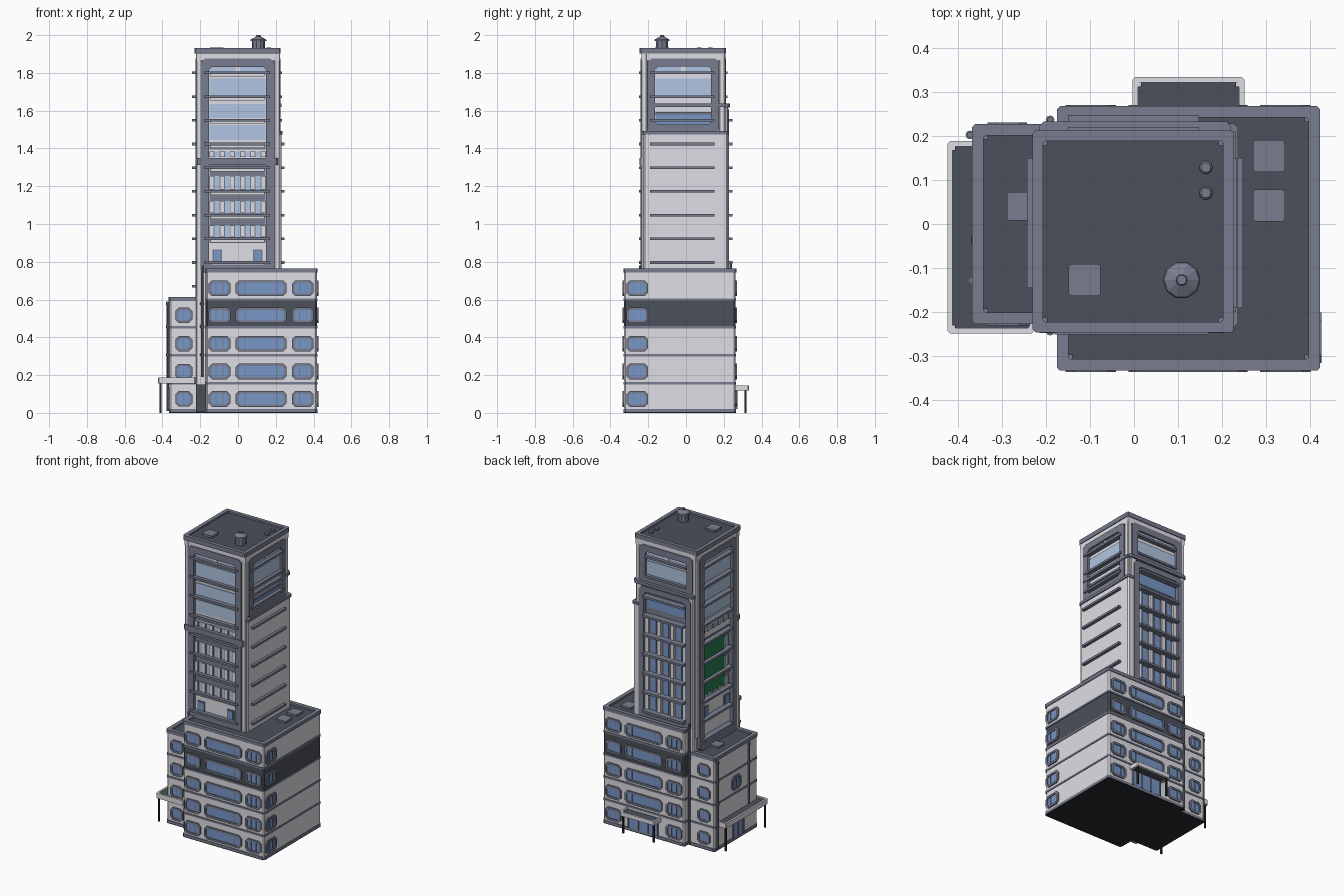
import bpy, bmesh, math
from mathutils import Vector

COLOURS = {
    "light_wall": (0.73, 0.73, 0.78), "slate_trim": (0.19, 0.207, 0.275),
    "dark_roof": (0.07, 0.08, 0.104), "blue_glass": (0.19, 0.31, 0.58),
    "pale_glass": (0.44, 0.56, 0.76), "black_base": (0.022, 0.023, 0.03),
    "green_panel": (0.018, 0.2, 0.08),
}
WALL, TRIM, ROOF, GLASS, PALE, BLACK, GREEN = range(7)
MATS = []
for name, c in COLOURS.items():
    m = bpy.data.materials.new(name)
    m.diffuse_color = (*c, 1)
    MATS.append(m)

# Map face coordinates (u along, v up, d outward) to the world
PLACE = {
    "front": lambda u, v, d: Vector((u, -d, v)), "back": lambda u, v, d: Vector((u, d, v)),
    "right": lambda u, v, d: Vector((d, u, v)), "left": lambda u, v, d: Vector((-d, u, v)),
    "top": lambda u, v, d: Vector((u, v, d)),
}


class Part:
    def __init__(self, name):
        self.name, self.bm = name, bmesh.new()

    def solid(self, loops, mat, close):
        """Skin a list of equal loops; close them in a circle or cap the ends."""
        rows = [[self.bm.verts.new(p) for p in l] for l in loops]
        n, faces = len(rows[0]), []
        pairs = list(zip(rows, rows[1:])) + ([(rows[-1], rows[0])] if close else [])
        for a, b in pairs:
            for i in range(n):
                j = (i + 1) % n
                faces.append(self.bm.faces.new((a[i], a[j], b[j], b[i])))
        if not close:
            faces += [self.bm.faces.new(rows[0]), self.bm.faces.new(rows[-1])]
        for f in faces:
            f.material_index = mat
        bmesh.ops.recalc_face_normals(self.bm, faces=faces)

    def plate(self, side, u0, u1, v0, v1, d0, d1, mat, c=0.0):
        self.solid([outline(side, u0, u1, v0, v1, d, c) for d in (d0, d1)], mat, False)

    def box(self, x0, x1, y0, y1, z0, z1, mat, c=0.0):
        self.plate("top", x0, x1, y0, y1, z0, z1, mat, c)

    def ring(self, side, u0, u1, v0, v1, d0, d1, w, mat, c=0.0):
        o = lambda d: outline(side, u0, u1, v0, v1, d, c)
        i = lambda d: outline(side, u0 + w, u1 - w, v0 + w, v1 - w, d, c * 0.7)
        self.solid([o(d0), o(d1), i(d1), i(d0)], mat, True)

    def lathe(self, x, y, profile, n, mat):
        self.solid([[Vector((x + r * math.cos(2 * math.pi * k / n), y + r * math.sin(2 * math.pi * k / n), z))
                     for k in range(n)] for r, z in profile], mat, False)

    def done(self):
        me = bpy.data.meshes.new(self.name)
        for m in MATS:
            me.materials.append(m)
        self.bm.to_mesh(me)
        self.bm.free()
        bpy.context.collection.objects.link(bpy.data.objects.new(self.name, me))


def outline(side, u0, u1, v0, v1, d, c):
    if c:
        q = [(u0 + c, v0), (u1 - c, v0), (u1, v0 + c), (u1, v1 - c),
             (u1 - c, v1), (u0 + c, v1), (u0, v1 - c), (u0, v0 + c)]
    else:
        q = [(u0, v0), (u1, v0), (u1, v1), (u0, v1)]
    return [PLACE[side](u, v, d) for u, v in q]


def window(p, side, u, v, w, h, d, bars=()):
    """Chamfered frame, glass and vertical bars on a wall at depth d."""
    p.ring(side, u - w/2, u + w/2, v - h/2, v + h/2, d - 0.002, d + 0.008, 0.013, TRIM, 0.018)
    p.plate(side, u - w/2 + 0.01, u + w/2 - 0.01, v - h/2 + 0.01, v + h/2 - 0.01, d - 0.002, d + 0.002, GLASS, 0.012)
    for b in bars:
        p.plate(side, u + b - 0.002, u + b + 0.002, v - h/2 + 0.01, v + h/2 - 0.01, d, d + 0.005, TRIM)


def parapet(p, x0, x1, y0, y1, z0, z1, w):
    """Roof deck, raised rim and small corner posts."""
    p.ring("top", x0, x1, y0, y1, z0, z1, w, TRIM, 0.007)
    p.box(x0 + w/2, x1 - w/2, y0 + w/2, y1 - w/2, z0 - 0.005, z1 - 0.012, ROOF)
    for x in (x0 + w, x1 - w - 0.01):
        for y in (y0 + w, y1 - w - 0.01):
            p.box(x, x + 0.01, y, y + 0.01, z0, z1 - 0.004, TRIM)


LEVELS = [0.008, 0.157, 0.305, 0.453, 0.60, 0.75]
WINDOW_Z = [0.074, 0.219, 0.366, 0.517, 0.66]

# Podium and side wing, floor by floor
for name, x0, x1, y0, y1, n in (("podium", -0.17, 0.417, -0.327, 0.262, 5), ("wing", -0.362, -0.16, -0.222, 0.222, 4)):
    p = Part(name)
    top = LEVELS[n]
    for i in range(n):
        mat = ROOF if name == "podium" and i == 3 else WALL
        z = LEVELS[i]
        p.box(x0, x1, y0, y1, z, LEVELS[i + 1] - (0.006 if i == n - 1 else 0), mat, 0.008)
        if i:
            p.box(x0 - 0.004, x1 + 0.004, y0 - 0.004, y1 + 0.004, z - 0.006, z + 0.006, TRIM, 0.01)
    p.box(x0 - 0.004, x1 + 0.004, y0 - 0.004, y1 + 0.004, 0.004, 0.02, TRIM, 0.01)
    p.box(x0 - 0.004, x1 + 0.004, y0 - 0.004, y1 + 0.004, 0.0, 0.004, BLACK, 0.01)
    parapet(p, x0 - 0.005, x1 + 0.005, y0 - 0.005, y1 + 0.005, top - 0.008, top + 0.014, 0.026)
    p.done()

# Podium and wing windows
p = Part("podium_windows")
for i, z in enumerate(WINDOW_Z):
    for side, d in (("front", 0.327), ("back", 0.262)):
        for u in (-0.098, 0.343):
            window(p, side, u, z, 0.115, 0.084, d, (-0.018, 0.018))
        if side == "front" or i > 0:
            window(p, side, 0.122, z, 0.27, 0.084, d, (-0.085, 0.085))
    window(p, "right", -0.258, z, 0.115, 0.084, 0.417, (-0.018, 0.018))
    if i < 4:
        for side in ("front", "back"):
            window(p, side, -0.287, z, 0.09, 0.082, 0.222, (0,))
window(p, "left", 0.0, 0.375, 0.09, 0.09, 0.362, (0,))
p.done()

# Entrance doors
p = Part("entrance_doors")
p.plate("back", 0.02, 0.23, 0.02, 0.118, 0.26, 0.267, GLASS)
for u in (0.02, 0.09, 0.16, 0.23):
    p.plate("back", u - 0.004, u + 0.004, 0.02, 0.118, 0.262, 0.272, TRIM)
p.plate("left", -0.07, 0.03, 0.02, 0.13, 0.36, 0.367, GLASS)
for u in (-0.07, -0.02, 0.03):
    p.plate("left", u - 0.006, u + 0.006, 0.02, 0.13, 0.362, 0.371, TRIM)
p.plate("front", -0.223, -0.172, 0.004, 0.15, 0.235, 0.246, ROOF)
p.done()

# Canopies on thin posts
for name, x0, x1, y0, y1, z0, z1, posts in (
        ("back_canopy", -0.003, 0.25, 0.25, 0.333, 0.118, 0.145, [(0.012, 0.316), (0.235, 0.316)]),
        ("wing_canopy", -0.423, -0.225, -0.248, 0.188, 0.155, 0.188, [(-0.41, -0.234), (-0.41, 0.172)])):
    p = Part(name)
    p.ring("top", x0, x1, y0, y1, z0, z1, 0.012, WALL, 0.006)
    p.box(x0 + 0.008, x1 - 0.008, y0 + 0.008, y1 - 0.008, z0 + 0.004, z1 - 0.008, ROOF)
    for x, y in posts:
        p.box(x - 0.005, x + 0.005, y - 0.005, y + 0.005, 0, z1 - 0.003, BLACK)
        p.box(x - 0.004, x + 0.004, y - 0.004, y + 0.004, z1 - 0.01, z1 - 0.002, WALL)
    p.done()

# Tower core, corner posts and top beam
p = Part("tower_body")
p.box(-0.205, 0.205, -0.222, 0.193, 0.01, 1.90, WALL)
for x0, x1 in ((-0.222, -0.19), (0.19, 0.222)):
    p.box(x0, x1, -0.238, -0.205, 0.01, 1.90, WALL, 0.006)
    p.box(x0, x1, 0.175, 0.208, 0.7, 1.90, WALL, 0.006)
p.box(-0.222, -0.165, -0.238, -0.2, 0.004, 0.745, WALL, 0.006)
p.box(-0.221, 0.221, -0.237, 0.207, 1.865, 1.905, WALL)
p.box(0.19, 0.229, -0.226, 0.222, 0.735, 1.475, WALL, 0.008)
p.box(0.185, 0.236, -0.235, 0.228, 1.475, 1.492, TRIM, 0.01)
for x0, x1 in ((-0.21, -0.17), (0.165, 0.21)):
    p.box(x0, x1, 0.18, 0.222, 0.6, 1.62, WALL, 0.006)
p.box(-0.215, 0.22, 0.18, 0.232, 1.618, 1.638, TRIM, 0.01)
p.box(-0.222, 0.212, -0.247, -0.2, 1.313, 1.35, TRIM, 0.008)
p.box(-0.226, -0.19, -0.245, -0.18, 1.318, 1.345, TRIM, 0.008)
parapet(p, -0.23, 0.226, -0.246, 0.212, 1.903, 1.932, 0.024)
p.done()

# Slate surrounds for each tower face
p = Part("tower_frames")
p.ring("front", -0.198, 0.193, 0.74, 1.875, 0.215, 0.242, 0.045, TRIM, 0.02)
p.ring("left", -0.205, 0.175, 0.60, 1.875, 0.2, 0.226, 0.042, TRIM, 0.02)
p.ring("right", -0.205, 0.175, 1.485, 1.875, 0.2, 0.226, 0.042, TRIM, 0.02)
p.ring("back", -0.195, 0.19, 1.63, 1.875, 0.185, 0.212, 0.042, TRIM, 0.02)
p.ring("back", -0.19, 0.185, 0.74, 1.61, 0.185, 0.227, 0.036, TRIM, 0.02)
p.done()

# Tower glazing: large upper panes, then barred rows below
p = Part("tower_glazing")
for side, d, u0, u1 in (("front", 0.222, -0.15, 0.145), ("left", 0.205, -0.162, 0.132),
                        ("right", 0.205, -0.162, 0.132), ("back", 0.193, -0.152, 0.147)):
    def pane(z0, z1, mat, a=u0, b=u1, t=0.006):
        p.plate(side, a, b, z0, z1, d - 0.002, d + t, mat)
    mid = (u0 + u1) / 2
    pane(1.675, 1.77, PALE)
    pane(1.803, 1.836, PALE)
    pane(1.81, 1.836, WALL, mid - 0.012, mid + 0.012, 0.01)
    if side == "right":
        pane(1.525, 1.578, GLASS)
        pane(1.578, 1.592, TRIM, t=0.012)
    elif side != "back":
        pane(1.56, 1.635, PALE)
    if side in ("front", "left"):
        pane(1.445, 1.525, PALE)
        pane(1.355, 1.385, PALE)
        pane(1.395, 1.41, TRIM)
        pane(0.90, 1.312, TRIM, t=0.003)
        for z, h in ((1.182, 0.072), (1.057, 0.065), (0.93, 0.062), (1.355, 0.03)):
            pane(z, z + h, PALE)
            for k in range(6):
                u = u0 + 0.012 + k * (u1 - u0 - 0.024) / 5
                pane(z, z + h, TRIM, u - 0.014, u + 0.014, 0.009)
                pane(z, z + h, WALL, u - 0.009, u + 0.009, 0.012)
        for u in (u0 + 0.04, u1 - 0.04):
            pane(0.80, 0.865, TRIM, u - 0.026, u + 0.026)
            pane(0.805, 0.86, GLASS, u - 0.017, u + 0.017, 0.009)
p.done()

# Back face: tall glass strips between light piers
p = Part("back_piers")
p.plate("back", -0.16, 0.155, 0.77, 1.59, 0.19, 0.204, TRIM)
p.plate("back", -0.14, 0.135, 1.47, 1.56, 0.2, 0.208, GLASS)
for u in (-0.095, -0.003, 0.09):
    p.plate("back", u - 0.017, u + 0.017, 0.79, 1.42, 0.2, 0.208, GLASS)
for u in (-0.138, -0.05, 0.045, 0.133):
    p.plate("back", u - 0.012, u + 0.012, 0.78, 1.43, 0.2, 0.217, WALL)
p.done()

# Green panel on the left face
p = Part("green_wall")
p.plate("left", -0.085, 0.13, 0.95, 1.29, 0.21, 0.219, GREEN)
p.done()

# Horizontal fins around the tower
p = Part("tower_fins")
for k in range(9):
    z = 1.80 - 0.1255 * k
    h = 0.007
    p.plate("front", -0.18, 0.17, z - h, z + h, 0.215, 0.25, TRIM)
    p.plate("front", -0.145, 0.14, z - 0.02, z - h, 0.215, 0.236, WALL)
    p.plate("left", -0.145, 0.15, z - h, z + h, 0.2, 0.243, TRIM)
    right_d = 0.234 if k < 3 else 0.247
    p.plate("right", -0.19, 0.15, z - h, z + h, 0.2, right_d, TRIM)
    p.plate("back", -0.15, 0.147, z - h, z + h, 0.185, 0.22 if k < 2 else 0.247, TRIM)
p.plate("left", -0.145, 0.15, 0.663, 0.677, 0.2, 0.243, TRIM)
p.plate("right", -0.2, 0.21, 1.62, 1.637, 0.2, 0.23, TRIM)
p.done()

# Rooftop boxes, vents and water tank
p = Part("roof_equipment")
for x, y, z, s in ((0.306, 0.154, 0.74, 0.036), (0.306, 0.042, 0.74, 0.036),
                   (-0.256, 0.04, 0.59, 0.032), (-0.112, -0.127, 1.91, 0.036)):
    p.box(x - s, x + s, y - s, y + s, z, z + 0.024, TRIM, 0.005)
for y in (0.07, 0.128):
    p.lathe(0.163, y, [(0.015, 1.91), (0.015, 1.93), (0.011, 1.934)], 10, TRIM)
p.lathe(0.108, -0.127, [(0.034, 1.91), (0.034, 1.968), (0.043, 1.97), (0.04, 1.977),
                        (0.013, 1.992), (0.011, 2.0)], 10, TRIM)
p.done()

# Drain pipes beside the wing and in the tower corner
p = Part("drain_pipes")
for x, y, z in ((-0.372, 0.202, 0.59), (-0.368, -0.128, 0.59), (-0.19, 0.236, 0.8), (-0.19, -0.243, 0.78)):
    p.lathe(x, y, [(0.007, 0.19 if y < 0 else 0.01), (0.007, z)], 8, TRIM)
    for b in (0.3, 0.45, 0.57):
        p.lathe(x, y, [(0.01, b), (0.01, b + 0.014)], 8, TRIM)
p.done()
